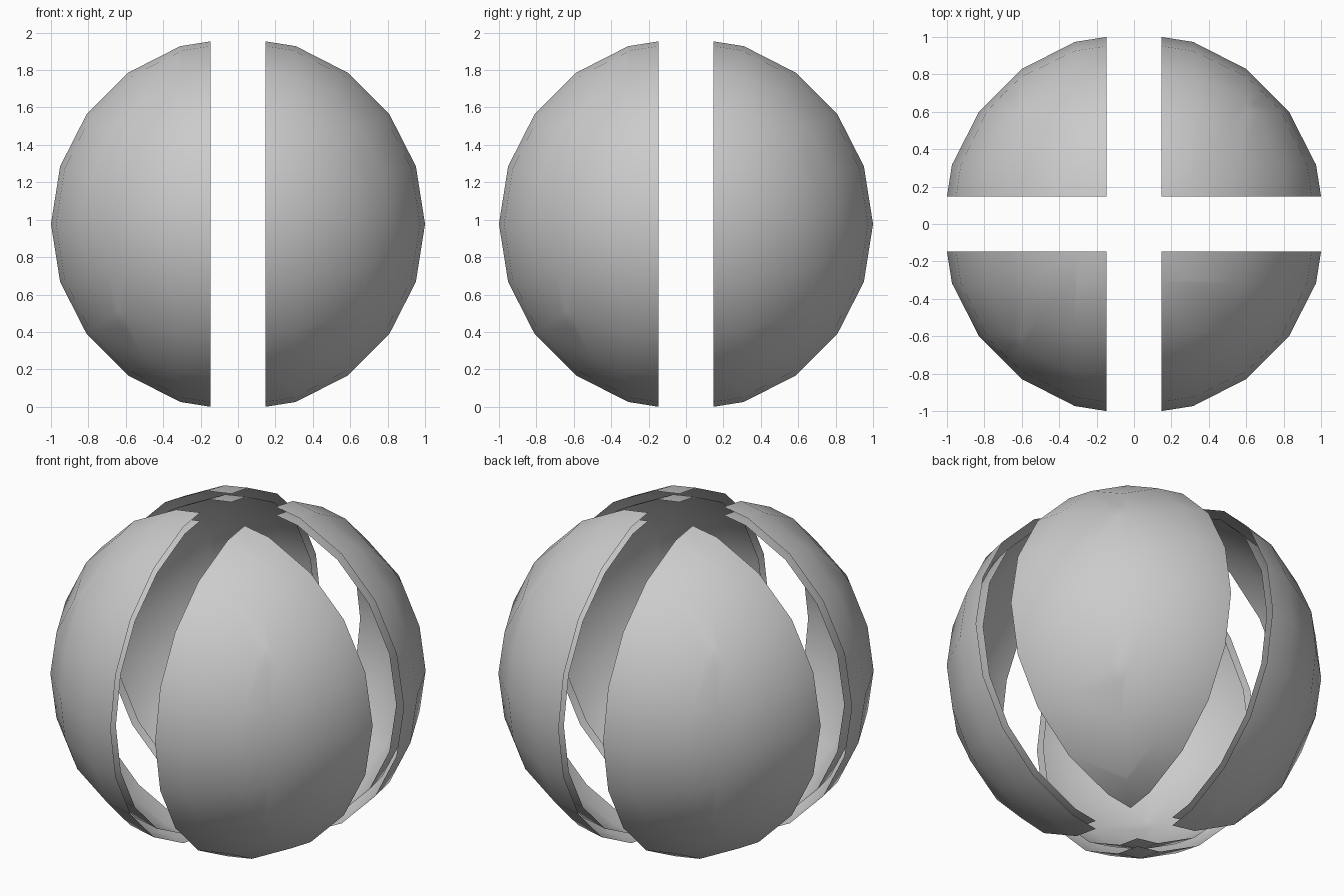
import bpy, bmesh
from mathutils import Matrix, Vector

if "Cube" in bpy.data.objects:
    bpy.data.objects.remove(bpy.data.objects["Cube"])

GAP = 0.148            # half width of the slots between panels
R_OUT, R_IN = 1.0235, 0.9735
CENTRE_Z = R_OUT - 0.1584 * 2 * GAP

def wedge(radius):
    """Half a panel: sphere with its poles on y, kept where x > y > GAP."""
    bm = bmesh.new()
    bmesh.ops.create_uvsphere(bm, u_segments=20, v_segments=10, radius=radius,
                              matrix=Matrix.Rotation(1.5707963268, 4, 'X'))
    for co, no in (((0, GAP, 0), (0, -1, 0)), ((0, 0, 0), (-1, 1, 0))):
        bmesh.ops.bisect_plane(bm, geom=bm.verts[:] + bm.edges[:] + bm.faces[:], dist=1e-6,
                               plane_co=co, plane_no=Vector(no).normalized(), clear_outer=True)
    return bm

def add_shell(target, radius, sx, sy, inward):
    """Both halves of one panel skin, mirrored across the diagonal."""
    src = wedge(radius)
    for swap in (False, True):
        remap = {}
        for v in src.verts:
            x, y, z = v.co
            if swap:
                x, y = y, x
            remap[v] = target.verts.new((x * sx, y * sy, z + CENTRE_Z))
        flip = ((sx * sy < 0) != swap) != inward
        for f in src.faces:
            vs = [remap[v] for v in f.verts]
            target.faces.new(vs[::-1] if flip else vs).smooth = True
    src.free()

# Four double-skinned panels
for name, sx, sy in (("front_left_panel", -1, -1), ("front_right_panel", 1, -1),
                     ("back_left_panel", -1, 1), ("back_right_panel", 1, 1)):
    bm = bmesh.new()
    add_shell(bm, R_OUT, sx, sy, False)
    add_shell(bm, R_IN, sx, sy, True)
    bmesh.ops.remove_doubles(bm, verts=bm.verts[:], dist=1e-4)
    mesh = bpy.data.meshes.new(name)
    bm.to_mesh(mesh)
    bm.free()
    bpy.context.collection.objects.link(bpy.data.objects.new(name, mesh))
